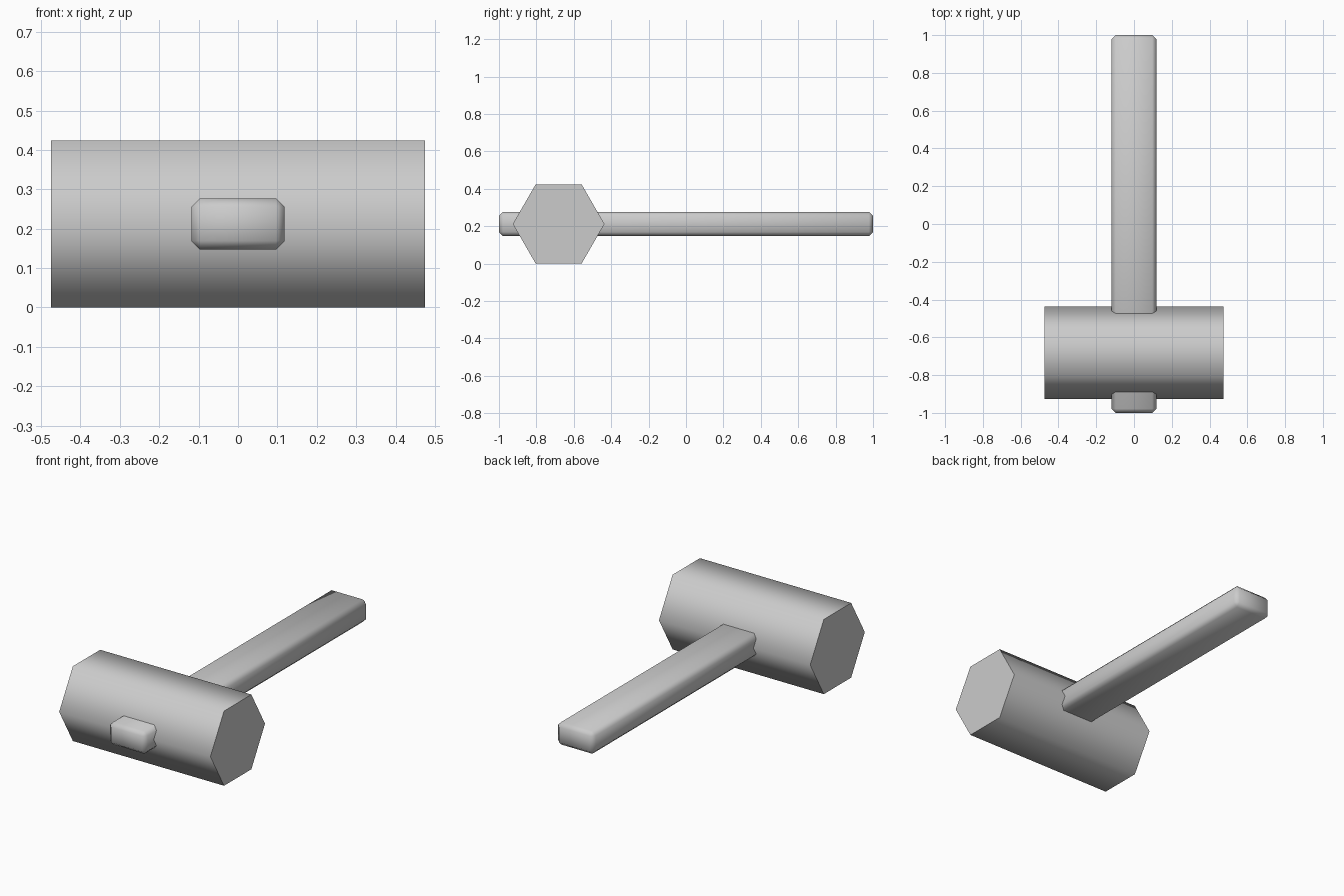
import bpy, bmesh, math

if "Cube" in bpy.data.objects:
    bpy.data.objects.remove(bpy.data.objects["Cube"])

HEAD_R = 0.245
HEAD_Z = HEAD_R * math.cos(math.pi / 6)


def smooth(obj, degrees):
    bpy.ops.object.select_all(action='DESELECT')
    obj.select_set(True)
    bpy.context.view_layer.objects.active = obj
    bpy.ops.object.shade_smooth_by_angle(angle=math.radians(degrees))


# Mallet head: six-sided prism lying along x, flats up and down
mesh = bpy.data.meshes.new("mallet_head")
bm = bmesh.new()
ring = []
for i in range(6):
    a = math.radians(60 * i)
    ring.append(bm.verts.new((-0.475, -0.681 + HEAD_R * math.cos(a),
                              HEAD_Z + HEAD_R * math.sin(a))))
face = bm.faces.new(ring)
ext = bmesh.ops.extrude_face_region(bm, geom=[face], use_keep_orig=True)
bmesh.ops.translate(bm, vec=(0.95, 0, 0),
                    verts=[v for v in ext["geom"] if isinstance(v, bmesh.types.BMVert)])
bmesh.ops.recalc_face_normals(bm, faces=bm.faces[:])
bm.to_mesh(mesh)
bm.free()
head = bpy.data.objects.new("mallet_head", mesh)
bpy.context.collection.objects.link(head)
smooth(head, 70)

# Handle: chamfered bar passing right through the head
bpy.ops.mesh.primitive_cube_add(size=1, location=(0, 0, HEAD_Z))
handle = bpy.context.object
handle.name = "handle"
handle.scale = (0.237, 2.0, 0.13)
bpy.ops.object.transform_apply(location=False, rotation=False, scale=True)
bm = bmesh.new()
bm.from_mesh(handle.data)
bmesh.ops.bevel(bm, geom=bm.edges[:], offset=0.022, offset_type='OFFSET',
                segments=1, affect='EDGES')
bm.to_mesh(handle.data)
bm.free()
smooth(handle, 70)
